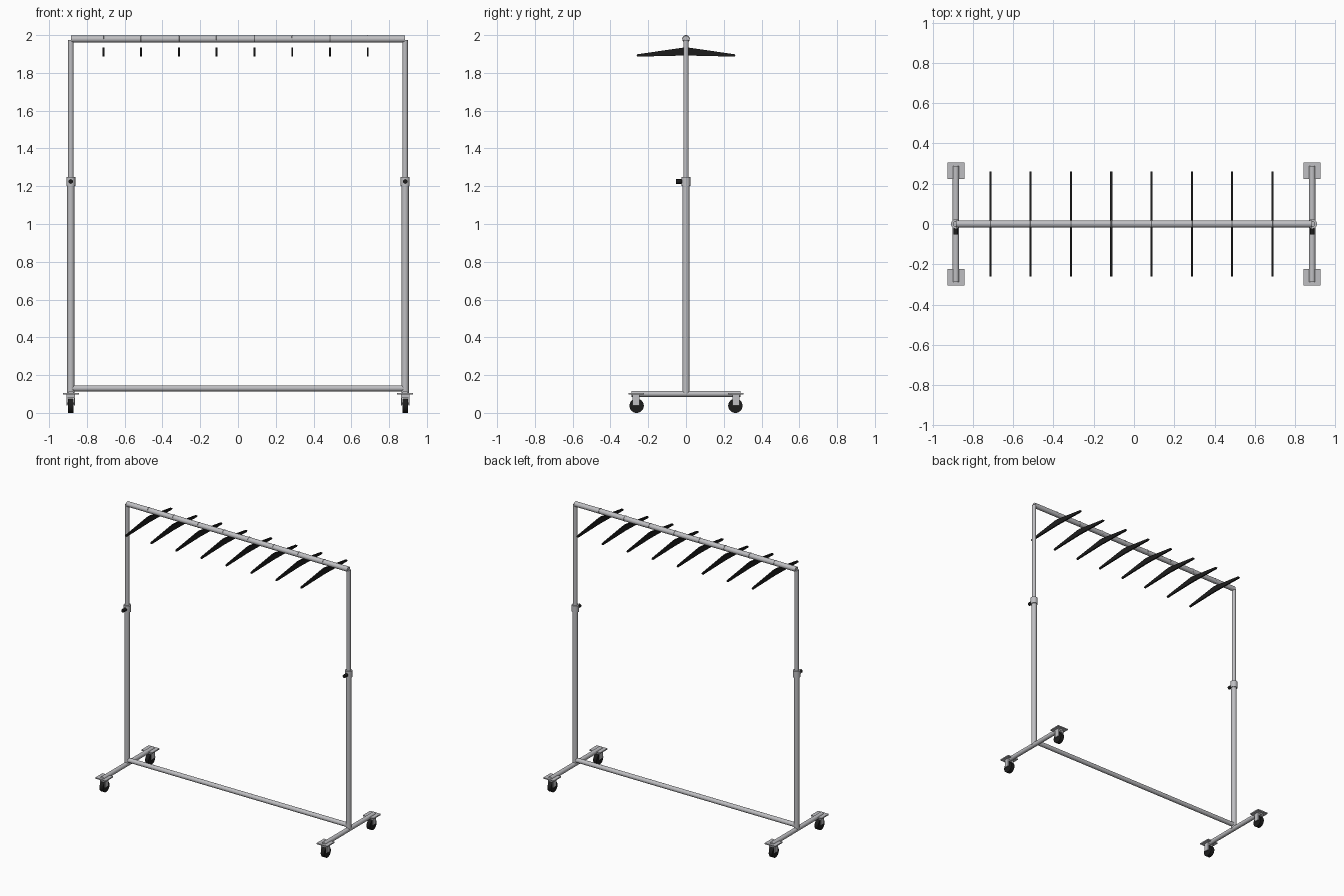
import bpy
import bmesh
from math import pi
from mathutils import Matrix

if "Cube" in bpy.data.objects:
    bpy.data.objects.remove(bpy.data.objects["Cube"], do_unlink=True)


def material(name, color):
    m = bpy.data.materials.new(name)
    m.use_nodes = True
    m.diffuse_color = (*color, 1)
    m.node_tree.nodes["Principled BSDF"].inputs["Base Color"].default_value = (*color, 1)
    return m


STEEL = material("brushed steel", (0.52, 0.52, 0.54))
BLACK = material("black plastic", (0.012, 0.012, 0.012))

ROTATION = {
    "x": Matrix.Rotation(pi / 2, 4, "Y"),
    "y": Matrix.Rotation(pi / 2, 4, "X"),
    "z": Matrix.Identity(4),
}


def finish(name, bm, mat, smooth=False):
    mesh = bpy.data.meshes.new(name)
    bmesh.ops.recalc_face_normals(bm, faces=bm.faces)
    bm.to_mesh(mesh)
    bm.free()
    mesh.materials.append(mat)
    ob = bpy.data.objects.new(name, mesh)
    bpy.context.collection.objects.link(ob)
    if smooth:
        bpy.ops.object.select_all(action="DESELECT")
        ob.select_set(True)
        bpy.context.view_layer.objects.active = ob
        bpy.ops.object.shade_smooth_by_angle()
    return ob


def tube(name, center, radius, length, axis, mat=STEEL, sides=24):
    bm = bmesh.new()
    bmesh.ops.create_cone(bm, cap_ends=True, segments=sides, radius1=radius,
                          radius2=radius, depth=length,
                          matrix=Matrix.Translation(center) @ ROTATION[axis])
    return finish(name, bm, mat, True)


def box(name, center, size, mat=STEEL):
    bm = bmesh.new()
    bmesh.ops.create_cube(bm, size=1, matrix=Matrix.Translation(center) @ Matrix.Diagonal((*size, 1)))
    return finish(name, bm, mat)


def hanger(x):
    # Flat tapering shoulder piece
    half = [(0.012, 1.934), (0.255, 1.899), (0.262, 1.894), (0.258, 1.886)]
    outline = half + [(0, 1.892)] + [(-y, z) for y, z in reversed(half)]
    bm = bmesh.new()
    face = bm.faces.new([bm.verts.new((x - 0.005, y, z)) for y, z in outline])
    grown = bmesh.ops.extrude_face_region(bm, geom=[face])["geom"]
    bmesh.ops.translate(bm, vec=(0.01, 0, 0),
                        verts=[v for v in grown if isinstance(v, bmesh.types.BMVert)])
    finish("hanger", bm, BLACK)
    # Wire loop hugging the rail
    bpy.ops.mesh.primitive_torus_add(location=(x, 0, 1.98), rotation=(0, pi / 2, 0),
                                     major_radius=0.0175, minor_radius=0.0025,
                                     major_segments=24, minor_segments=8)
    hook = bpy.context.object
    hook.name = "hanger_hook"
    hook.data.materials.append(STEEL)
    bpy.ops.object.shade_smooth_by_angle()


def caster(x, y, label):
    box(label + "_mount_plate", (x, y, 0.102), (0.085, 0.083, 0.008))
    box(label + "_fork_top", (x, y, 0.088), (0.045, 0.036, 0.02))
    for s in (-1, 1):
        box(label + "_fork_cheek", (x + s * 0.0195, y, 0.068), (0.006, 0.036, 0.056))
    tube(label + "_axle", (x, y, 0.05), 0.006, 0.044, "x", sides=12)
    tube(label + "_wheel", (x, y * 0.99, 0.038), 0.038, 0.028, "x", BLACK, 32)


# Uprights, feet, clamps and casters on both sides
for side, label in ((-1, "right"), (1, "left")):
    x = side * 0.885
    tube(label + "_lower_post", (x, 0, 0.66), 0.019, 1.12, "z")
    tube(label + "_upper_post", (x, 0, 1.587), 0.0145, 0.776, "z")
    tube(label + "_collar", (x, 0, 1.226), 0.024, 0.048, "z")
    tube(label + "_clamp_knob", (x, -0.037, 1.225), 0.012, 0.03, "y", BLACK, 16)
    tube(label + "_foot", (x, 0, 0.101), 0.016, 0.575, "y")
    for end, place in ((-1, "front"), (1, "back")):
        caster(x, end * 0.264, label + "_" + place)

# Horizontal rails
tube("hanging_rail", (0, 0, 1.979), 0.018, 1.77, "x")
tube("bottom_rail", (0, 0, 0.13), 0.016, 1.77, "x")

# Row of hangers
for i in range(8):
    hanger(-0.713 + 0.2 * i)
